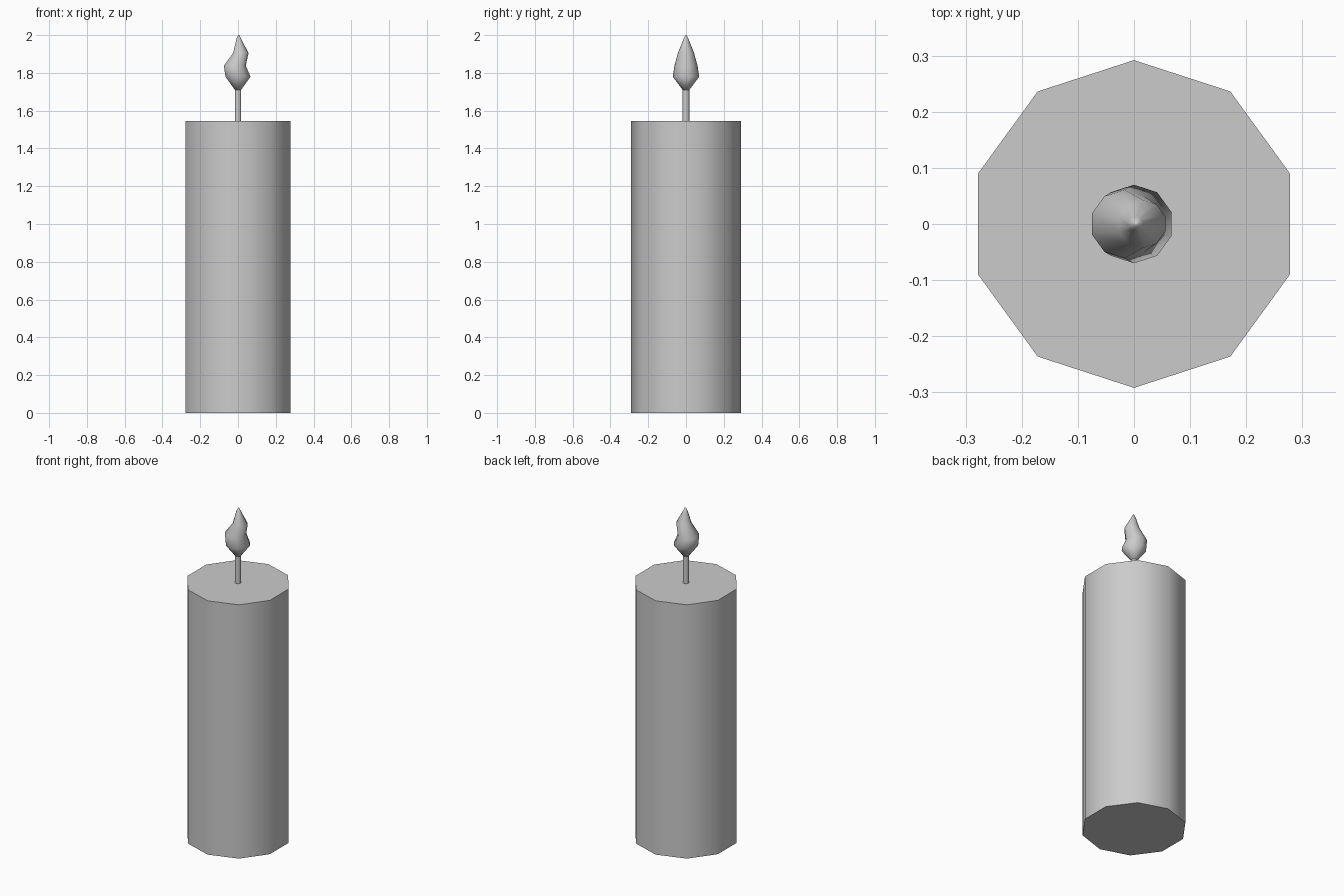
import bpy, bmesh, math

if "Cube" in bpy.data.objects:
    bpy.data.objects.remove(bpy.data.objects["Cube"])

SIDES = 10


def lathe(name, rings, smooth_angle):
    """Closed ten-sided solid through rings of (centre x, z, radius)."""
    bm = bmesh.new()
    loops = []
    for cx, z, r in rings:
        loops.append([bm.verts.new((cx + r * math.cos(a), r * math.sin(a), z))
                      for a in (math.pi / 2 + math.tau * i / SIDES for i in range(SIDES))])
    for low, high in zip(loops, loops[1:]):
        for i in range(SIDES):
            j = (i + 1) % SIDES
            bm.faces.new((low[i], low[j], high[j], high[i]))
    bm.faces.new(loops[0][::-1])
    bm.faces.new(loops[-1])
    mesh = bpy.data.meshes.new(name)
    bm.to_mesh(mesh)
    bm.free()
    obj = bpy.data.objects.new(name, mesh)
    bpy.context.collection.objects.link(obj)
    bpy.ops.object.select_all(action='DESELECT')
    obj.select_set(True)
    bpy.context.view_layer.objects.active = obj
    bpy.ops.object.shade_smooth_by_angle(angle=math.radians(smooth_angle))
    return obj


# Wax body
lathe("wax_body", [(0, 0, 0.292), (0, 1.545, 0.292)], 40)

# Wick
lathe("wick", [(0, 1.54, 0.018), (0, 1.72, 0.018)], 40)

# Flame, swaying left then right towards its tip
lathe("flame", [
    (0.0, 1.708, 0.016),
    (0.0, 1.78, 0.070),
    (-0.017, 1.838, 0.061),
    (0.015, 1.905, 0.043),
    (0.004, 1.98, 0.013),
    (0.004, 2.0, 0.003),
], 80)
